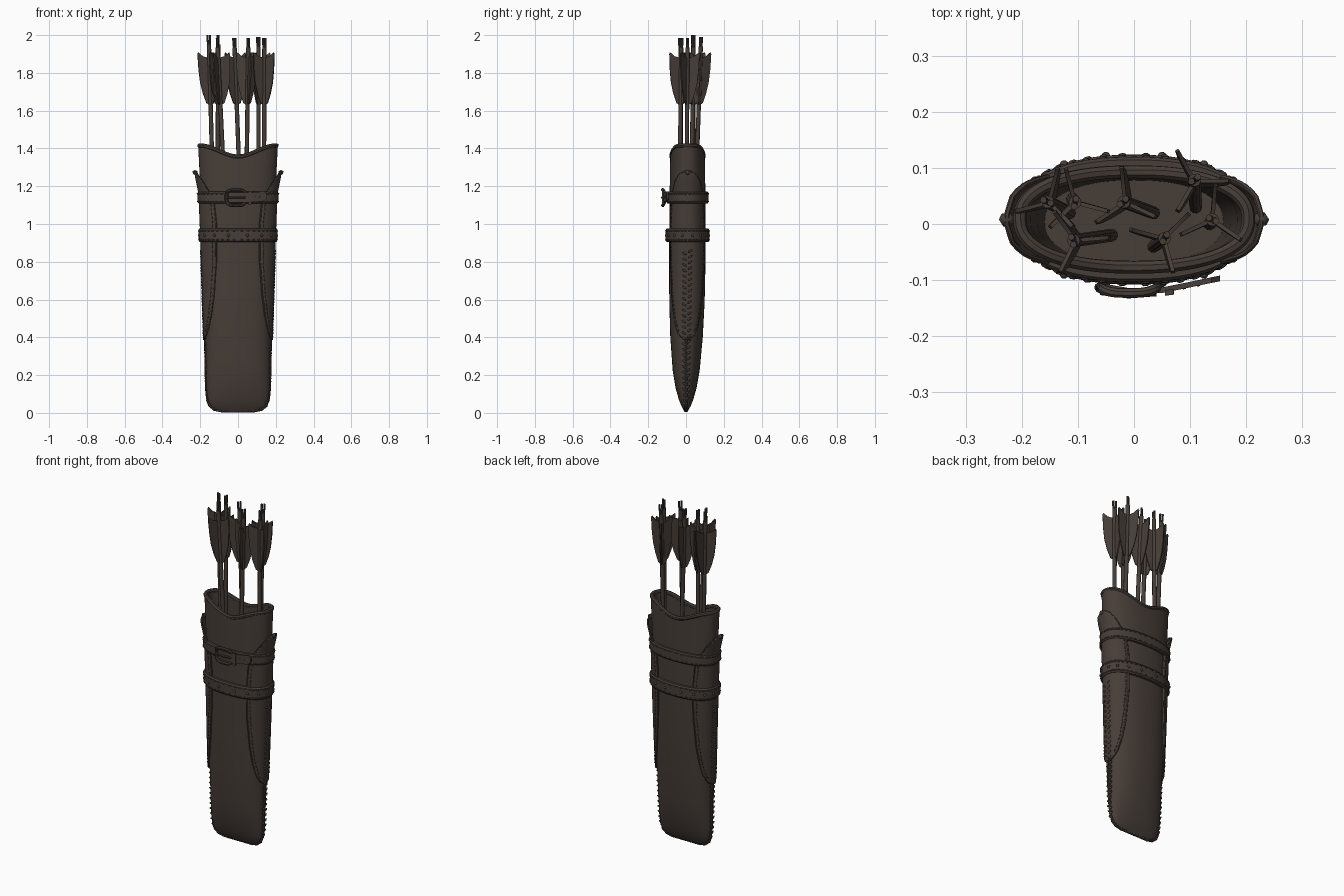
import bpy, bmesh, math
from mathutils import Vector, Matrix

if "Cube" in bpy.data.objects:
    bpy.data.objects.remove(bpy.data.objects["Cube"])


def material(name, rgb):
    m = bpy.data.materials.new(name)
    m.use_nodes = True
    m.diffuse_color = (*rgb, 1)
    bsdf = m.node_tree.nodes["Principled BSDF"]
    bsdf.inputs["Base Color"].default_value = (*rgb, 1)
    bsdf.inputs["Roughness"].default_value = 0.8
    return m


LEATHER = material("dark brown leather", (0.062, 0.047, 0.039))
TAU = math.tau


def lerp(table, z):
    """Smoothly read one column of a (height, value) table."""
    for (z0, a), (z1, b) in zip(table, table[1:]):
        if z <= z1:
            return a + (b - a) * max(0, (z - z0) / (z1 - z0))
    return table[-1][1]


def smooth(t):
    t = min(1, max(0, t))
    return t * t * (3 - 2 * t)


def finish(bm, name, angle=40):
    bmesh.ops.recalc_face_normals(bm, faces=bm.faces)
    me = bpy.data.meshes.new(name)
    bm.to_mesh(me)
    bm.free()
    me.materials.append(LEATHER)
    ob = bpy.data.objects.new(name, me)
    bpy.context.collection.objects.link(ob)
    bpy.ops.object.select_all(action='DESELECT')
    ob.select_set(True)
    bpy.context.view_layer.objects.active = ob
    bpy.ops.object.shade_smooth_by_angle(angle=math.radians(angle))
    return ob


def loft(name, rows, close_u=True, close_v=False, caps=False, angle=40):
    bm = bmesh.new()
    vs = [[bm.verts.new(p) for p in row] for row in rows]
    n, m = len(vs), len(vs[0])
    for i in range(n if close_v else n - 1):
        for j in range(m if close_u else m - 1):
            a, b = vs[i], vs[(i + 1) % n]
            k = (j + 1) % m
            bm.faces.new((a[j], a[k], b[k], b[j]))
    if caps:
        bm.faces.new(vs[0])
        bm.faces.new(vs[-1])
    return finish(bm, name, angle)


def tube(name, points, radius, cyclic=False, sides=8):
    pts = [Vector(p) for p in points]
    rows = []
    for i, p in enumerate(pts):
        nxt = pts[(i + 1) % len(pts)] if cyclic else pts[min(i + 1, len(pts) - 1)]
        t = (nxt - pts[i - 1 if cyclic else max(i - 1, 0)]).normalized()
        side = t.cross(Vector((0.13, 0.31, 1)) if abs(t.z) < 0.9 else Vector((1, 0.2, 0))).normalized()
        up = side.cross(t)
        rows.append([p + radius * (side * math.cos(TAU * k / sides) + up * math.sin(TAU * k / sides))
                     for k in range(sides)])
    return loft(name, rows, close_v=cyclic, caps=not cyclic)


def beads(name, spots, size):
    """Stitches: stretched balls, each given as (position, direction)."""
    bm = bmesh.new()
    for p, d in spots:
        mat = Matrix.Translation(p) @ Vector(d).to_track_quat('Z', 'Y').to_matrix().to_4x4()
        bmesh.ops.create_icosphere(bm, subdivisions=1, radius=1,
                                   matrix=mat @ Matrix.Diagonal((size[0], size[0], size[1], 1)))
    return finish(bm, name, 80)


# Quiver body: flattened superellipse sections
WIDTH = [(0.008, 0.085), (0.016, 0.12), (0.035, 0.145), (0.07, 0.16), (0.13, 0.167),
         (0.4, 0.172), (0.9, 0.188), (1.2, 0.2), (1.42, 0.211)]
DEPTH = [(0.008, 0.008), (0.035, 0.024), (0.07, 0.038), (0.13, 0.055), (0.22, 0.071),
         (0.4, 0.086), (0.6, 0.094), (0.9, 0.097), (1.42, 0.092)]


def skin(z, a, off=0.0):
    c, s = math.cos(a), math.sin(a)
    c2 = math.copysign(abs(c) ** 0.87, c)
    s2 = math.copysign(abs(s) ** 0.87, s)
    x = (lerp(WIDTH, z) + off) * c2
    y = (lerp(DEPTH, z) + off) * s2 + 0.008 * smooth(z)
    if z > 1.2:  # scooped mouth
        top = 1.36 + 0.06 * smooth(abs(x) / 0.2)
        z = 1.2 + (z - 1.2) / 0.22 * (top - 1.2)
    return Vector((x, y, z))


SEG = 72
around = [TAU * i / SEG for i in range(SEG)]
levels = [z for z, _ in WIDTH[:5]] + [0.22 + 0.06 * i for i in range(21)]
rows = [[skin(z, a) for a in around] for z in levels]
rows += [[skin(z, a, -0.016) for a in around] for z in (1.42, 1.3, 1.2, 0.9, 0.5)]
loft("quiver_body", rows, caps=True)
tube("rim_binding", [skin(1.415, a, -0.007) for a in around], 0.012, cyclic=True)


# Straps around the body
def strap(name, z, half, thick):
    prof = [(-half, -0.004), (-half, thick * 0.7), (-half * 0.8, thick),
            (half * 0.8, thick), (half, thick * 0.7), (half, -0.004)]
    loft(name, [[skin(z + dz, a, off) for a in around] for dz, off in prof], close_v=True, angle=30)
    for row in (-0.65, 0.65):
        spots = []
        for i in range(44):
            a = TAU * (i + 0.5) / 44
            spots.append((skin(z + row * half, a, thick), skin(z, a + 0.02) - skin(z, a - 0.02)))
        beads(name + "_stitches", spots, (0.0035, 0.008))


strap("lower_strap", 0.94, 0.036, 0.019)
strap("upper_strap", 1.14, 0.031, 0.017)
beads("strap_studs", [(skin(0.94, TAU * (i + 0.5) / 16, 0.018), (0, 0, 1)) for i in range(16)],
      (0.009, 0.009))

# Reinforcing side panels with raised edge, stitching and a flared top
SPREAD = [(0.39, 0.05), (0.41, 0.36), (0.45, 0.55), (0.52, 0.72), (0.62, 0.85), (0.8, 0.97), (1.0, 1.0),
          (1.1, 0.95), (1.17, 0.78), (1.23, 0.55), (1.265, 0.3), (1.28, 0.05)]
heights = [0.39 + 0.89 * i / 60 for i in range(61)]


def panel_point(side, z, f, lift=0.0, inset=0.0):
    a = max(0, lerp(SPREAD, z) - inset) * f
    off = 0.007 + 0.016 * smooth((z - 1.14) / 0.14) + lift
    return skin(z, a if side > 0 else math.pi - a, off)


for side, label in ((1, "left"), (-1, "right")):
    panel = loft(label + "_side_panel",
                 [[panel_point(side, z, -1 + j / 8) for j in range(17)] for z in heights], close_u=False)
    solid = panel.modifiers.new("thickness", 'SOLIDIFY')
    solid.thickness = 0.008
    solid.offset = 0
    edge = [panel_point(side, z, 1) for z in heights] + [panel_point(side, z, -1) for z in reversed(heights)]
    tube(label + "_panel_edge", edge, 0.005, cyclic=True, sides=6)
    spots = []
    for f in (-1, 1):
        for i in range(34):
            z = 0.44 + 0.022 * i
            p, q = (panel_point(side, h, f, 0.004, 0.1) for h in (z, z + 0.01))
            spots.append((p, q - p))
    beads(label + "_panel_stitches", spots, (0.0032, 0.008))
    # Knob at the flared tip
    beads(label + "_panel_knob", [(panel_point(side, 1.272, 0), (side, 0, 0.5))], (0.014, 0.016))

    # Laced seam down the side
    mid = 0 if side > 0 else math.pi
    tube(label + "_seam", [skin(z, mid, 0.001) for z in levels if 0.03 < z < 1.1], 0.007)
    spots = []
    for i in range(27):
        z = 0.07 + 0.03 * i
        off = 0.01 if 0.39 < z else 0.004
        for tilt in (-1, 1):
            spots.append((skin(z + 0.007 * tilt, mid + side * 0.1 * tilt, off), (0, 0.9, 0.6 * tilt)))
    beads(label + "_lacing", spots, (0.0062, 0.014))

# Laced seam along the rounded bottom
bottom = [(-0.162, 0.07), (-0.15, 0.038), (-0.125, 0.018), (-0.09, 0.011),
          (0.09, 0.011), (0.125, 0.018), (0.15, 0.038), (0.162, 0.07)]
tube("bottom_seam", [(x, 0, z) for x, z in bottom], 0.008)
beads("bottom_lacing", [((-0.12 + 0.03 * i, 0, 0.012 + 0.01 * (abs(i - 4) > 3)), (0.3, 1, 0))
                        for i in range(9)], (0.008, 0.014))

# Buckle on the front of the upper strap
cx, cz, by = -0.01, 1.14, -0.117
ring = []
for i in range(32):
    c, s = math.cos(TAU * i / 32), math.sin(TAU * i / 32)
    ring.append((cx + 0.052 * math.copysign(abs(c) ** 0.6, c), by - 0.006 + 0.01 * c * c,
                 cz + 0.042 * math.copysign(abs(s) ** 0.6, s)))
tube("buckle_frame", ring, 0.009, cyclic=True)
tube("buckle_prong", [(cx - 0.05, by - 0.004, cz), (cx, by - 0.01, cz), (cx + 0.05, by - 0.006, cz)], 0.006)


# Free end of the strap, and the keeper loop
def plate(name, path, half):
    path = [Vector(p) for p in path]
    rows = []
    for i, p in enumerate(path):
        h = half * (0.45 if i == len(path) - 1 else 1)
        rows.append([p + Vector((0, y, z)) for y, z in ((-0.005, -h), (-0.005, h), (0.005, h), (0.005, -h))])
    loft(name, rows, caps=True, angle=30)


plate("strap_end", [(-0.05, -0.112, 1.14), (-0.01, -0.119, 1.14), (0.05, -0.118, 1.14),
                    (0.1, -0.108, 1.143), (0.138, -0.1, 1.147), (0.153, -0.097, 1.148)], 0.026)
plate("strap_keeper", [(0.055, -0.123, 1.14), (0.07, -0.121, 1.14), (0.071, -0.121, 1.14)], 0.036)
beads("strap_holes", [((x, -0.1 - 0.2 * (0.15 - x), 1.144), (1, 0, 0)) for x in (0.09, 0.115)],
      (0.005, 0.005))


# Arrows: shaft, nock and three vanes
def arrow(n, x, y, foot_x, foot_y, top, turn):
    foot, tip = Vector((foot_x, foot_y, 0.52)), Vector((x, y, top))
    axis = (tip - foot).normalized()
    tube(f"arrow_shaft_{n}", [foot, tip - axis * 0.05], 0.0115, sides=10)
    cross = Vector((math.cos(turn), math.sin(turn), 0))
    for s in (-1, 1):
        tube(f"arrow_nock_{n}", [tip - axis * 0.06 + cross * 0.003 * s,
                                 tip - axis * 0.03 + cross * 0.007 * s, tip + cross * 0.007 * s], 0.006)
    outline = [(0.0, -0.37), (0.016, -0.36), (0.034, -0.31), (0.048, -0.25), (0.055, -0.18),
               (0.058, -0.1), (0.054, -0.092), (0.03, -0.112), (0.0, -0.12)]
    bm = bmesh.new()
    for k in range(3):
        a = math.radians(turn * 1.0) + TAU * k / 3
        out = Vector((math.cos(a), math.sin(a), 0))
        thick = axis.cross(out) * 0.0035
        loops = [[bm.verts.new(tip + axis * (h + 2 - top) + out * (r + 0.006) + thick * s)
                  for r, h in outline] for s in (-1, 1)]
        bm.faces.new(loops[0])
        bm.faces.new(loops[1])
        for i in range(len(outline)):
            j = (i + 1) % len(outline)
            bm.faces.new((loops[0][i], loops[0][j], loops[1][j], loops[1][i]))
    finish(bm, f"arrow_vanes_{n}", 30)


ARROWS = [(-0.155, 0.04, -0.115, 0.02, 2.0, 75), (-0.105, 0.038, -0.11, 0.045, 2.0, 105),
          (-0.11, -0.03, -0.04, -0.02, 1.985, 5), (-0.02, 0.04, 0.035, 0.02, 1.985, 95),
          (0.055, -0.025, 0.035, -0.04, 1.985, 45), (0.108, 0.08, 0.11, 0.03, 1.99, 120),
          (0.14, 0.008, 0.135, 0.0, 1.985, -35)]
for n, spec in enumerate(ARROWS, 1):
    arrow(n, *spec)
